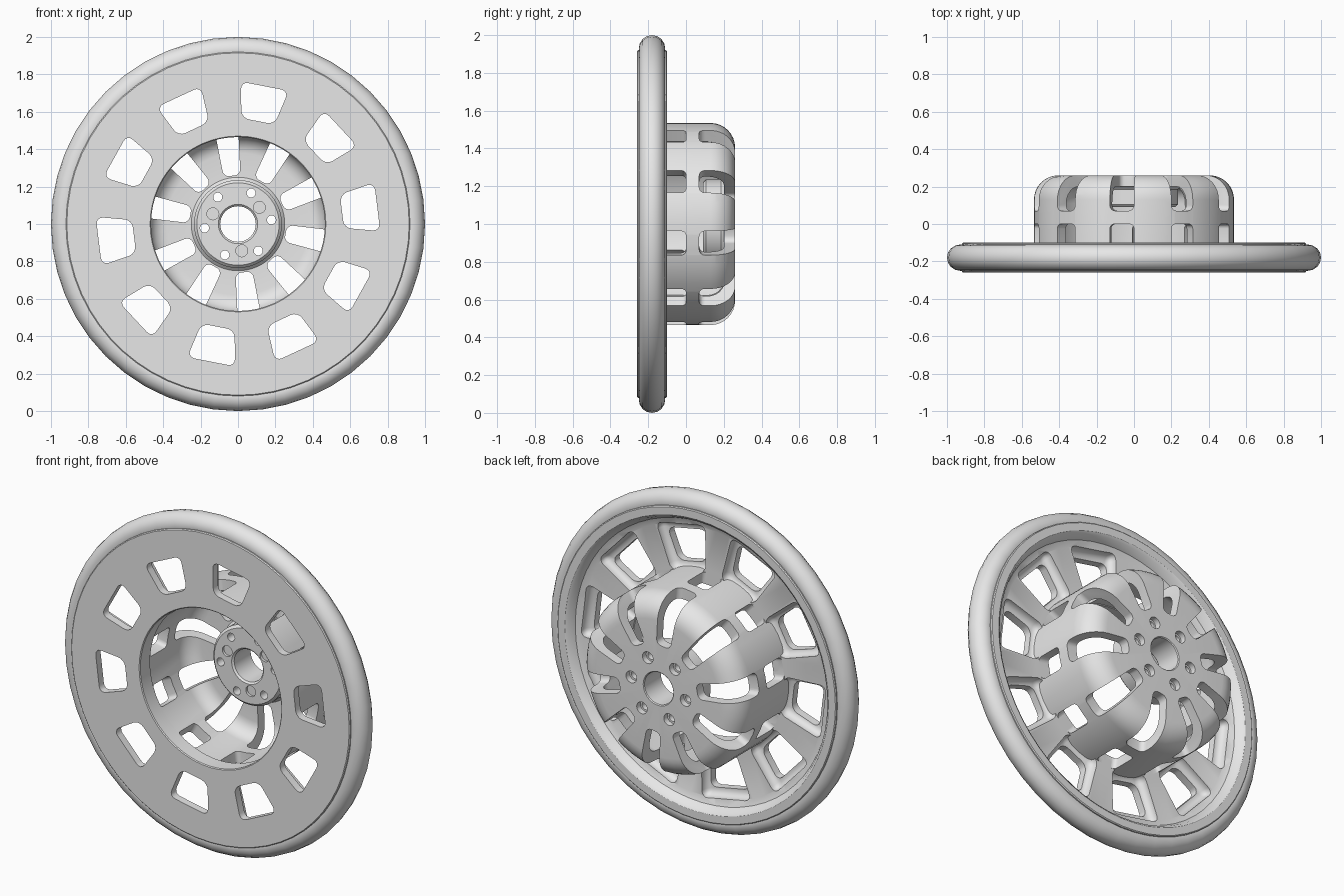
import bpy, bmesh, math
from math import cos, sin, radians, pi
from mathutils import Matrix, Vector

if "Cube" in bpy.data.objects:
    bpy.data.objects.remove(bpy.data.objects["Cube"], do_unlink=True)

GREY = (0.8, 0.8, 0.8, 1)
metal = bpy.data.materials.new("light_grey_metal")
metal.use_nodes = True
metal.diffuse_color = GREY
metal.node_tree.nodes["Principled BSDF"].inputs["Base Color"].default_value = GREY

COUNT = 10              # spokes and windows around the wheel
STEP = 360 / COUNT
WINDOW_ANGLE = 7
SLOT_ANGLE = WINDOW_ANGLE + STEP / 2


def finish(bm, name):
    bmesh.ops.recalc_face_normals(bm, faces=bm.faces)
    mesh = bpy.data.meshes.new(name)
    bm.to_mesh(mesh)
    bm.free()
    mesh.materials.append(metal)
    obj = bpy.data.objects.new(name, mesh)
    bpy.context.collection.objects.link(obj)
    return obj


def polar(r, y, a):
    return Vector((r * cos(a), y, 1 + r * sin(a)))


def arc(cr, cy, radius, start, end, n):
    """Points of an arc in the radius/depth plane."""
    steps = [radians(start + (end - start) * i / n) for i in range(n + 1)]
    return [(cr + radius * cos(t), cy + radius * sin(t)) for t in steps]


def revolve(name, profile, segments):
    """Turn a closed radius/depth profile around the wheel axis."""
    bm = bmesh.new()
    rings = [[bm.verts.new(polar(r, y, 2 * pi * i / segments)) for r, y in profile]
             for i in range(segments)]
    for i in range(segments):
        a, b = rings[i], rings[(i + 1) % segments]
        for j in range(len(profile)):
            k = (j + 1) % len(profile)
            bm.faces.new((a[j], a[k], b[k], b[j]))
    return finish(bm, name)


def rounded_blocks(start, r0, w0, r1, w1, y0, y1, bevel):
    """Ring of rounded wedge blocks used as cutters."""
    bm = bmesh.new()
    for k in range(COUNT):
        turn = Matrix.Rotation(-radians(start + k * STEP), 4, 'Y')
        outline = [(r0, -w0 / 2), (r1, -w1 / 2), (r1, w1 / 2), (r0, w0 / 2)]
        lo, hi = [[bm.verts.new(turn @ Vector((r, y, t)) + Vector((0, 0, 1)))
                   for r, t in outline] for y in (y0, y1)]
        bm.faces.new(lo)
        bm.faces.new(hi[::-1])
        for j in range(4):
            n = (j + 1) % 4
            bm.faces.new((lo[j], hi[j], hi[n], lo[n]))
    bmesh.ops.recalc_face_normals(bm, faces=bm.faces)
    bmesh.ops.bevel(bm, geom=bm.edges[:], offset=bevel, segments=4,
                    profile=0.5, affect='EDGES', clamp_overlap=True)
    return finish(bm, "cutter")


def drills(angles, r, radius, y0, y1):
    """Ring of round cutters parallel to the axis."""
    bm = bmesh.new()
    for a in angles:
        place = (Matrix.Translation(polar(r, (y0 + y1) / 2, radians(a)))
                 @ Matrix.Rotation(pi / 2, 4, 'X'))
        bmesh.ops.create_cone(bm, cap_ends=True, segments=20, radius1=radius,
                              radius2=radius, depth=y1 - y0, matrix=place)
    return finish(bm, "cutter")


def cut(obj, cutters):
    """Subtract the cutters, then remove them."""
    for cutter in cutters:
        cutter.hide_render = True
        mod = obj.modifiers.new("cut", 'BOOLEAN')
        mod.operation = 'DIFFERENCE'
        mod.solver = 'EXACT'
        mod.object = cutter
    bpy.context.view_layer.update()
    graph = bpy.context.evaluated_depsgraph_get()
    mesh = bpy.data.meshes.new_from_object(obj.evaluated_get(graph))
    obj.modifiers.clear()
    obj.data = mesh
    for cutter in cutters:
        bpy.data.objects.remove(cutter, do_unlink=True)


def smooth(obj, angle=32):
    obj.data.shade_smooth()
    obj.data.set_sharp_from_angle(angle=radians(angle))


# Rounded outer rim
rim = revolve("outer_rim", arc(0.93, -0.18, 0.07, 0, 337.5, 15), 48)
smooth(rim)

# Flat front plate with a raised rear lip and ten windows in rounded pockets
plate_profile = [(0.465, -0.255), (0.47, -0.26), (0.915, -0.26), (0.92, -0.255),
                 (0.92, -0.105), (0.915, -0.10), (0.87, -0.10), (0.855, -0.11),
                 (0.835, -0.15), (0.80, -0.165), (0.56, -0.165), (0.465, -0.165)]
plate = revolve("front_plate", plate_profile, 60)
cut(plate, [
    rounded_blocks(WINDOW_ANGLE, 0.52, 0.23, 0.795, 0.33, -0.215, 0.05, 0.04),
    rounded_blocks(WINDOW_ANGLE, 0.56, 0.18, 0.75, 0.26, -0.40, 0.0, 0.04),
])
smooth(plate)

# Bowl-shaped centre with a thick hub
bowl_profile = ([(0.10, 0.26), (0.095, 0.255)][::-1]
                + arc(0.405, 0.13, 0.13, 90, 0, 8)
                + [(0.535, -0.22), (0.47, -0.22)]
                + arc(0.38, 0.11, 0.09, 0, 90, 6)
                + [(0.25, 0.20), (0.235, 0.185), (0.235, 0.105), (0.22, 0.09),
                   (0.105, 0.09), (0.095, 0.10)])
bowl = revolve("spoked_bowl", bowl_profile, 60)
bolts = [WINDOW_ANGLE + 60 * i for i in range(6)]
pins = [38 + 120 * i for i in range(3)]
cut(bowl, [
    # long slots over the bowl shoulder, short slots in its side wall
    rounded_blocks(SLOT_ANGLE, 0.26, 0.09, 0.70, 0.155, 0.07, 0.40, 0.03),
    rounded_blocks(SLOT_ANGLE, 0.40, 0.13, 0.64, 0.13, -0.165, 0.0, 0.025),
    # bolt holes with rear counterbores, and blind holes in the hub front
    drills(bolts, 0.18, 0.024, 0.0, 0.40),
    drills(bolts, 0.18, 0.035, 0.225, 0.42),
    drills(pins, 0.145, 0.032, 0.05, 0.105),
])
smooth(bowl)
